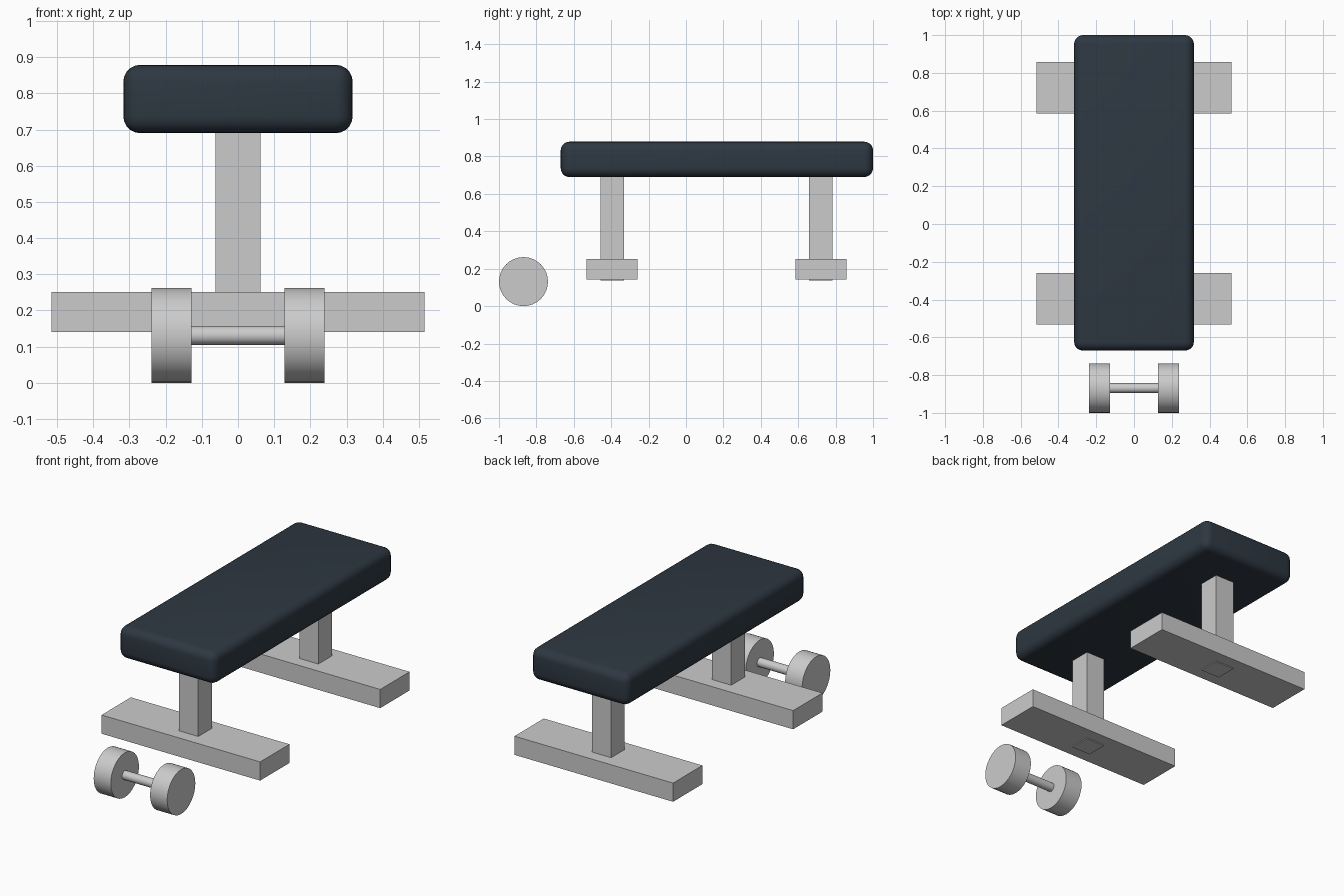
import bpy
from math import pi

if "Cube" in bpy.data.objects:
    bpy.data.objects.remove(bpy.data.objects["Cube"])


def box(name, x, y, z):
    """Box from (min, max) extents on each axis."""
    bpy.ops.mesh.primitive_cube_add(size=1, location=[sum(r) / 2 for r in (x, y, z)])
    ob = bpy.context.object
    ob.name = name
    ob.scale = [r[1] - r[0] for r in (x, y, z)]
    bpy.ops.object.transform_apply(location=False, rotation=False, scale=True)
    return ob


def rod(name, radius, x0, x1, y, z):
    """Cylinder lying along x."""
    bpy.ops.mesh.primitive_cylinder_add(vertices=32, radius=radius, depth=x1 - x0,
                                        location=((x0 + x1) / 2, y, z), rotation=(0, pi / 2, 0))
    ob = bpy.context.object
    ob.name = name
    bpy.ops.object.shade_smooth_by_angle()
    return ob


# Padded seat with rounded edges
seat = box("seat_pad", (-0.317, 0.317), (-0.67, 1.0), (0.69, 0.879))
bevel = seat.modifiers.new("rounded_edges", 'BEVEL')
bevel.width = 0.047
bevel.segments = 5
bpy.ops.object.modifier_apply(modifier=bevel.name)
bpy.ops.object.shade_smooth_by_angle()
mat = bpy.data.materials.new("dark_upholstery")
mat.diffuse_color = (0.027, 0.039, 0.054, 1)
mat.use_nodes = True
mat.node_tree.nodes["Principled BSDF"].inputs["Base Color"].default_value = mat.diffuse_color
seat.data.materials.append(mat)

# Posts and the floor beams they run through
for name, y in (("front", -0.395), ("back", 0.721)):
    box(name + "_leg", (-0.062, 0.062), (y - 0.063, y + 0.063), (0.136, 0.72))
    box(name + "_foot", (-0.516, 0.516), (y - 0.136, y + 0.136), (0.141, 0.251))

# Dumbbell on the floor
DY, R = -0.869, 0.131
rod("dumbbell_handle", 0.026, -0.15, 0.15, DY, R)
for name, s in (("left", -1), ("right", 1)):
    x0, x1 = sorted((s * 0.128, s * 0.239))
    rod("dumbbell_weight_" + name, R, x0, x1, DY, R)
